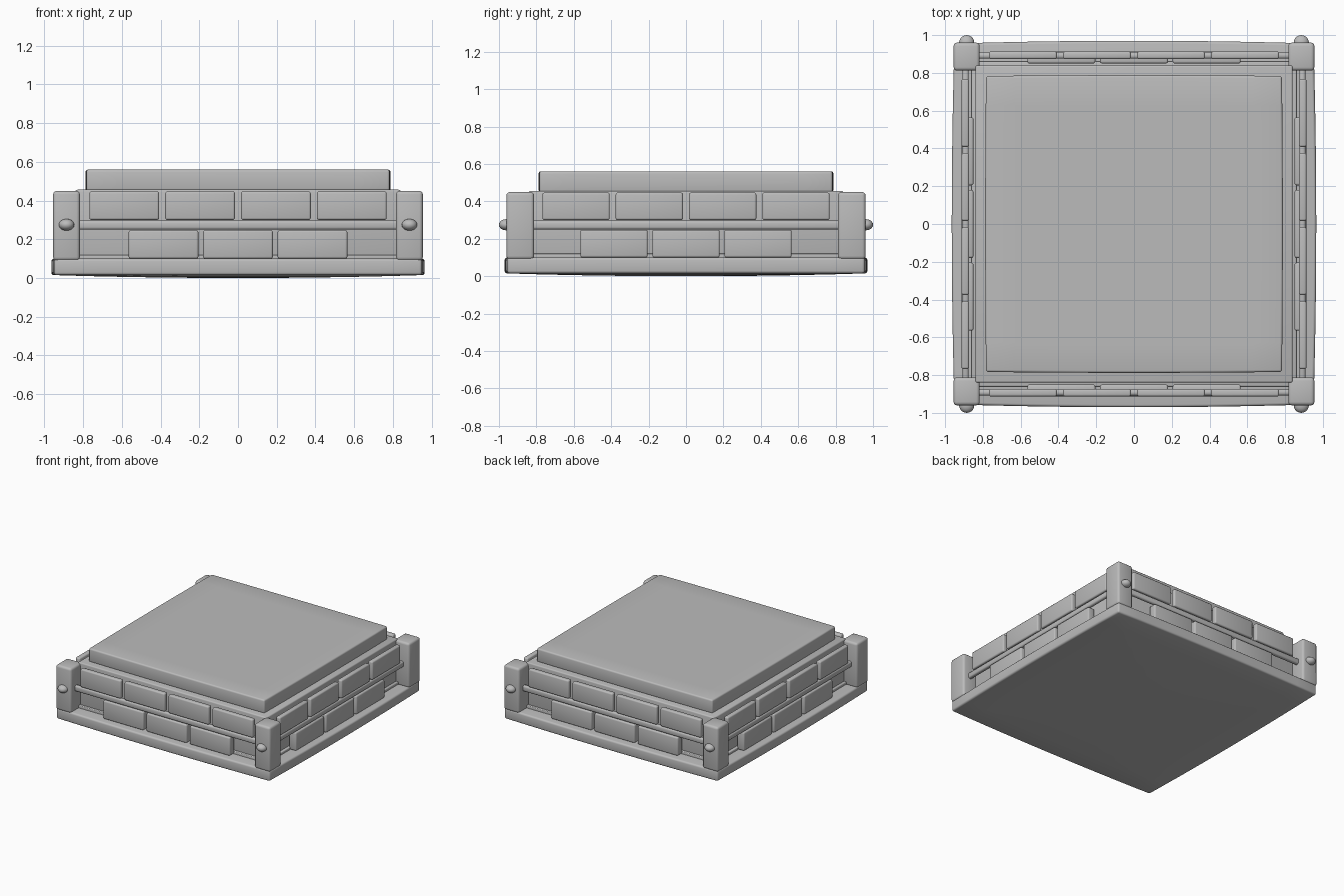
import bpy, bmesh, math
from mathutils import Matrix, Vector

if "Cube" in bpy.data.objects:
    bpy.data.objects.remove(bpy.data.objects["Cube"], do_unlink=True)

stone = bpy.data.materials.new("grey stone")
stone.use_nodes = True
GREY = (0.5, 0.5, 0.5, 1)
stone.diffuse_color = GREY
stone.node_tree.nodes["Principled BSDF"].inputs["Base Color"].default_value = GREY


def finish(bm, name, turn=0.0):
    """Turn the part about the centre, smooth it and give it the stone colour."""
    bm.transform(Matrix.Rotation(turn, 4, "Z"))
    mesh = bpy.data.meshes.new(name)
    bm.to_mesh(mesh)
    bm.free()
    mesh.materials.append(stone)
    obj = bpy.data.objects.new(name, mesh)
    bpy.context.collection.objects.link(obj)
    bpy.ops.object.select_all(action="DESELECT")
    obj.select_set(True)
    bpy.context.view_layer.objects.active = obj
    bpy.ops.object.shade_smooth_by_angle(angle=math.radians(40))
    return obj


def block(name, low, high, round_by=0.01, turn=0.0, bow=0.0, sag=0.0):
    """Rounded box; bow pulls the corners in, sag lifts the bottom corners."""
    low, high = Vector(low), Vector(high)
    mid, half = (low + high) / 2, (high - low) / 2
    bm = bmesh.new()
    bmesh.ops.create_cube(bm, size=2)
    if bow or sag:
        flat = [e for e in bm.edges if abs(e.verts[0].co.z - e.verts[1].co.z) < 0.1]
        bmesh.ops.subdivide_edges(bm, edges=flat, cuts=9, use_grid_fill=True)
    for v in bm.verts:
        x, y, z = v.co
        lift = sag * max(x * x, y * y) if z < 0 else 0
        v.co = mid + Vector((half.x * x * (1 - bow * y * y),
                             half.y * y * (1 - bow * x * x),
                             half.z * z + lift))
    edges = [e for e in bm.edges if e.calc_face_angle(0) > 0.8]
    bmesh.ops.bevel(bm, geom=edges, offset=round_by, segments=3, profile=0.5,
                    affect="EDGES", clamp_overlap=True)
    return finish(bm, name, turn)


# Stacked body: base plate, walled core with its ledges, and top slab
block("base_plate", (-0.965, -0.97, 0), (0.965, 0.97, 0.1), 0.014, bow=0.015, sag=0.015)
block("core_plinth", (-0.86, -0.86, 0.09), (0.86, 0.86, 0.12), 0.006)
block("core", (-0.84, -0.84, 0.09), (0.84, 0.84, 0.456), 0.01)
block("top_slab", (-0.788, -0.788, 0.45), (0.788, 0.788, 0.56), 0.012, bow=0.006)

# Each side: four bricks above a rail, three staggered bricks below it
for side, label in enumerate(("front", "left", "back", "right")):
    turn = side * math.pi / 2
    for i in range(4):
        x = (i - 1.5) * 0.392
        block(f"{label}_upper_brick_{i + 1}", (x - 0.18, -0.913, 0.3),
              (x + 0.18, -0.873, 0.447), 0.011, turn)
    for i in range(3):
        x = (i - 1) * 0.385
        block(f"{label}_lower_brick_{i + 1}", (x - 0.18, -0.913, 0.1),
              (x + 0.18, -0.85, 0.248), 0.011, turn)
    block(f"{label}_rail", (-0.83, -0.908, 0.25), (0.83, -0.875, 0.297), 0.013, turn)

# Corner posts, with an oval stud on the front or back face
for sx, across in ((-1, "right"), (1, "left")):
    for sy, along in ((-1, "front"), (1, "back")):
        x, y = sx * 0.886, sy * 0.886
        block(f"{along}_{across}_post", (x - 0.069, y - 0.074, 0.09),
              (x + 0.069, y + 0.074, 0.45), 0.018)
        bm = bmesh.new()
        bmesh.ops.create_uvsphere(bm, u_segments=20, v_segments=12, radius=1)
        bm.transform(Matrix.Translation((x, sy * 0.96, 0.275))
                     @ Matrix.Diagonal((0.04, 0.04, 0.03, 1)))
        finish(bm, f"{along}_{across}_stud")
